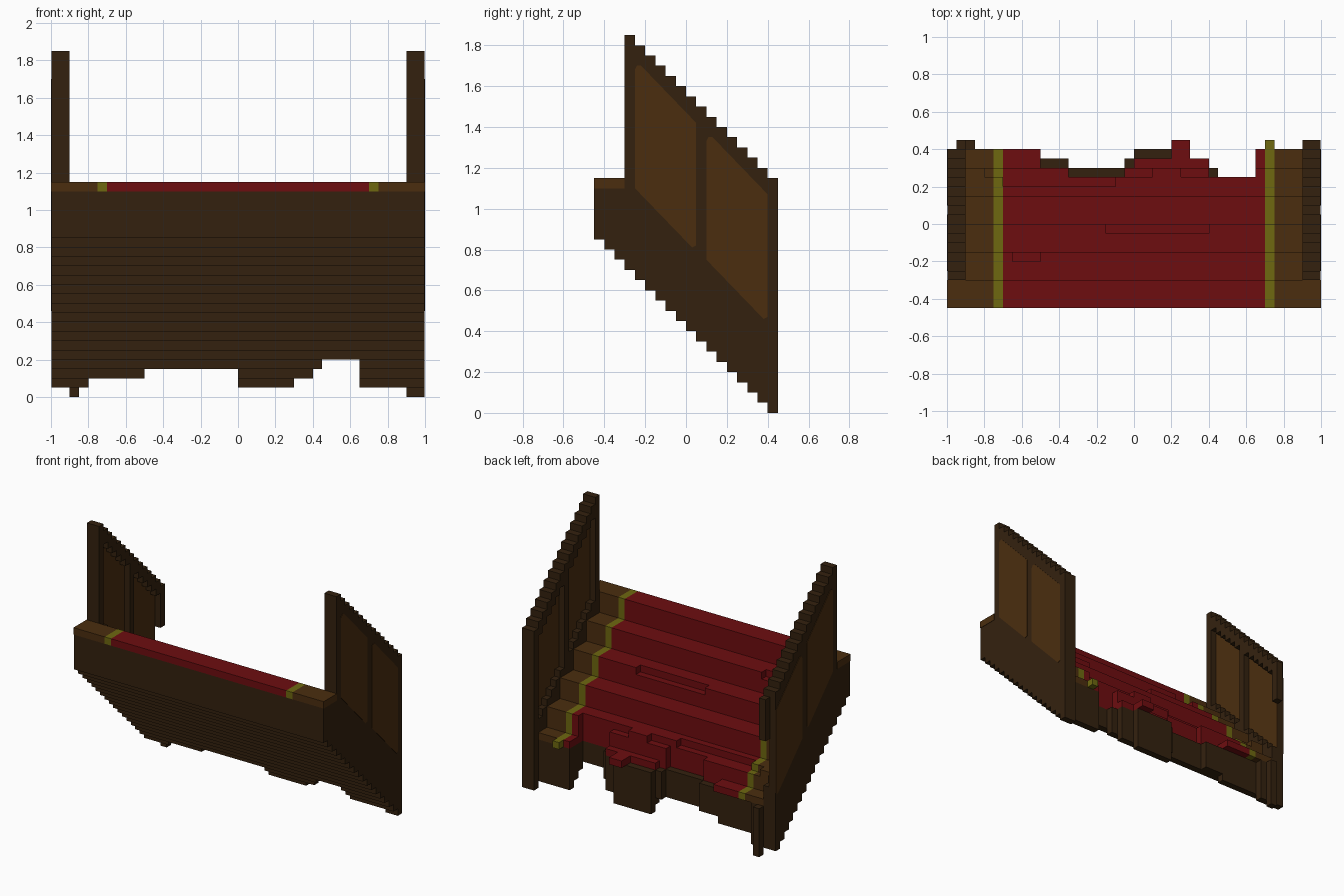
import bpy, bmesh

cube = bpy.data.objects.get("Cube")
if cube:
    bpy.data.objects.remove(cube)

U = 0.05  # block size


def material(name, rgb):
    m = bpy.data.materials.new(name)
    m.use_nodes = True
    m.diffuse_color = (*rgb, 1)
    b = m.node_tree.nodes["Principled BSDF"]
    b.inputs["Base Color"].default_value = (*rgb, 1)
    b.inputs["Roughness"].default_value = 0.9
    return m


DARK = material("dark wood", (0.034, 0.0155, 0.0045))
LIGHT = material("light wood", (0.070, 0.0265, 0.0048))
RED = material("red carpet", (0.155, 0.004, 0.005))
GOLD = material("gold trim", (0.156, 0.138, 0.005))


def prism(bm, profile, x0, x1):
    """Extrude a (y, z) outline from x0 to x1."""
    a = [bm.verts.new((x0, y, z)) for y, z in profile]
    b = [bm.verts.new((x1, y, z)) for y, z in profile]
    bm.faces.new(a)
    bm.faces.new(b[::-1])
    for i in range(len(a)):
        j = (i + 1) % len(a)
        bm.faces.new((a[j], a[i], b[i], b[j]))


def box(x0, x1, y0, y1, z0, z1):
    return ([(y0, z0), (y1, z0), (y1, z1), (y0, z1)], x0, x1)


def build(name, prisms, mat):
    bm = bmesh.new()
    for p in prisms:
        prism(bm, *p)
    bmesh.ops.recalc_face_normals(bm, faces=bm.faces[:])
    me = bpy.data.meshes.new(name)
    bm.to_mesh(me)
    bm.free()
    me.materials.append(mat)
    ob = bpy.data.objects.new(name, me)
    bpy.context.collection.objects.link(ob)
    return ob


def stepped(i0, i1, low, high):
    """Outline of block columns i0..i1 between two height functions."""
    pts = []
    for i in range(i0, i1):
        pts += [(-0.45 + U * i, low(i)), (-0.4 + U * i, low(i))]
    for i in reversed(range(i0, i1)):
        pts += [(-0.4 + U * i, high(i)), (-0.45 + U * i, high(i))]
    return [p for k, p in enumerate(pts) if p != pts[k - 1]]


def soffit(i):
    return round(0.85 - U * i, 3)


def wall_top(i):
    return 1.1 if i < 3 else round(2.0 - U * i, 3)


def core_top(i):
    return 1.1 if i < 2 else 0.35 if i >= 12 else round(1.0 - 0.15 * (i // 3), 3)


# Broken lower end: x range, carpet end, core end, lowest core height
SEGMENTS = [
    (-0.9, -0.85, 0.4, 0.45, 0), (-0.85, -0.8, 0.4, 0.4, 0),
    (-0.8, -0.5, 0.4, 0.35, 0), (-0.5, -0.35, 0.3, 0.35, 0.15),
    (-0.35, -0.05, 0.25, 0.3, 0), (-0.05, 0, 0.3, 0.35, 0.15),
    (0, 0.2, 0.35, 0.4, 0), (0.2, 0.3, 0.45, 0.4, 0),
    (0.3, 0.4, 0.35, 0.35, 0), (0.4, 0.45, 0.25, 0.3, 0),
    (0.45, 0.65, 0.25, 0.25, 0), (0.65, 0.7, 0.4, 0.4, 0),
    (0.7, 0.75, 0.45, 0.4, 0), (0.75, 0.9, 0.4, 0.4, 0)]

core = []
for x0, x1, _, end, zmin in SEGMENTS:
    n = round((end + 0.45) / U)
    core.append((stepped(0, n, lambda i: max(soffit(i), zmin), core_top), x0, x1))
build("stair_core", core, DARK)

# Chipped tread edges: step -> x range and where the top layer ends
CHIPS = {1: [(-0.65, -0.5, -0.2)], 2: [(-0.15, 0.4, -0.05)],
         4: [(-0.8, -0.7, 0.25), (-0.7, -0.1, 0.2), (-0.1, 0.1, 0.25),
             (0.25, 0.65, 0.25)]}


def covering(a, b):
    """Tread and riser blocks for the strip a < x < b."""
    out = []
    ia, ib = max(a, -0.9), min(b, 0.9)
    out.append(box(a, b, -0.45, -0.3, 1.1, 1.15))
    out.append(box(ia, ib, -0.35, -0.3, 1.0, 1.1))
    for k in range(1, 5):
        y0, y1, top = -0.45 + 0.15 * k, -0.3 + 0.15 * k, 1.15 - 0.15 * k
        chips = CHIPS.get(k, [])
        cuts = sorted({ia, ib} | {x for c in chips for x in c[:2] if ia < x < ib})
        for p, q in zip(cuts, cuts[1:]):
            mid = (p + q) / 2
            end = next((c[2] for c in chips if c[0] < mid < c[1]), y1)
            out.append(box(p, q, y0, end, top - U, top))
        if k < 4:
            out.append(box(ia, ib, y0, y1, top - 0.15, top - U))
    for s0, s1, end, _, _ in SEGMENTS:
        p, q = max(ia, s0), min(ib, s1)
        if q - p > 0.01:
            out.append(box(p, q, 0.15, min(end, 0.3), 0.4, 0.5))
            out.append(box(p, q, 0.15, end, 0.35, 0.4))
    return out


build("carpet", covering(-0.7, 0.7), RED)
build("carpet_trim", covering(-0.75, -0.7) + covering(0.7, 0.75), GOLD)
build("tread_ends", covering(-1, -0.75) + covering(0.75, 1), LIGHT)

# Side walls: solid outer layer, inner frame with two openings, panels
PANELS = ((4, 10), (11, 17))
for side, s in (("left", 1), ("right", -1)):
    n = 18 if s > 0 else 17
    build(side + "_wall", [(stepped(0, n, soffit, wall_top), s * 0.95, s * 0.997)], DARK)
    frame, inner, outer = [], [], []
    for i in range(n):
        y, top = -0.45 + U * i, wall_top(i)
        if any(a <= i < b for a, b in PANELS):
            frame.append(box(s * 0.9, s * 0.95, y, y + U, soffit(i), top - 0.7))
            frame.append(box(s * 0.9, s * 0.95, y, y + U, top - 0.1, top))
        else:
            frame.append(box(s * 0.9, s * 0.95, y, y + U, soffit(i), top))
    if s < 0:  # surviving stub of the broken end post
        frame.append(box(s * 0.9, s * 0.95, 0.4, 0.45, 0.85, 1.15))
    build(side + "_wall_frame", frame, DARK)
    for a, b in PANELS:
        inner.append((stepped(a, b, lambda i: wall_top(i) - 0.7,
                              lambda i: wall_top(i) - 0.1), s * 0.944, s * 0.95))
        # Sloped outer panel with clipped corners
        y0, y1 = -0.45 + U * a, -0.45 + U * b
        lo, hi = 0.85 - y0, 1.46 - y0
        drop = y1 - y0
        outer.append(([(y0, lo), (y1 - 0.02, lo - drop + 0.01), (y1, lo - drop + 0.02),
                       (y1, hi - drop + 0.01), (y0 + 0.03, hi - 0.01),
                       (y0 + 0.01, hi - 0.01), (y0, hi - 0.03)], s * 0.996, s))
    build(side + "_inner_panels", inner, LIGHT)
    build(side + "_outer_panels", outer, LIGHT)
